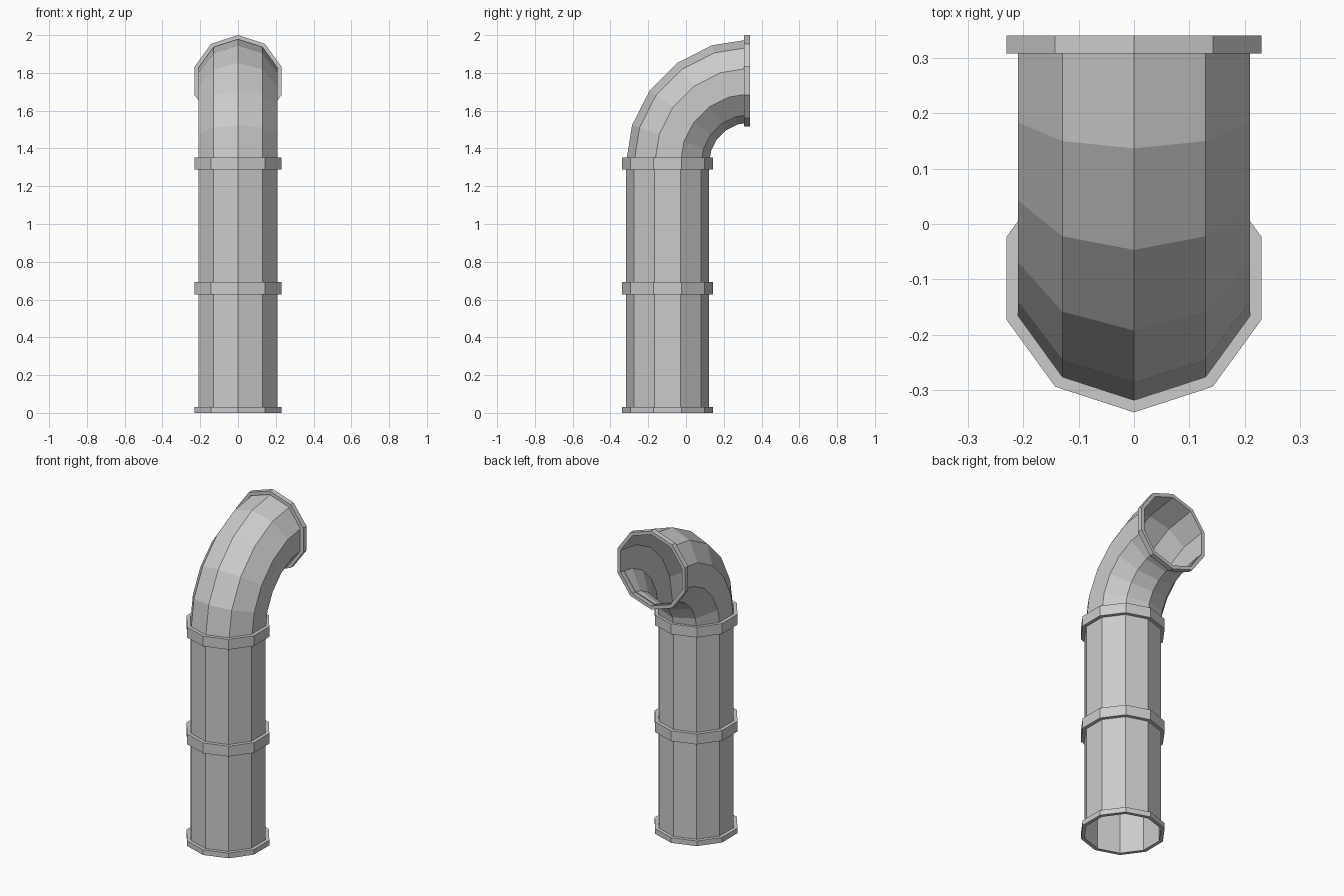
import bpy
import bmesh
from math import sin, cos, pi
from mathutils import Vector

if "Cube" in bpy.data.objects:
    bpy.data.objects.remove(bpy.data.objects["Cube"], do_unlink=True)

SIDES = 10
PIPE_R, COLLAR_R = 0.22, 0.242
COLLAR_H = 0.032          # half height of a collar
AXIS_Y = -0.098           # axis of the upright pipe
MOUTH_Y = 0.34            # plane of the outlet
BEND_Z = 1.32             # where the elbow starts
BEND_R = MOUTH_Y - AXIS_Y
BEND_STEPS = 5

metal = bpy.data.materials.new("grey_metal")
metal.use_nodes = True
grey = (0.6, 0.6, 0.6, 1.0)
metal.diffuse_color = grey
metal.node_tree.nodes["Principled BSDF"].inputs["Base Color"].default_value = grey


def loft(name, rings):
    """Skin a list of (centre, tilt, radius) rings with flat quads."""
    bm = bmesh.new()
    loops = []
    for centre, tilt, radius in rings:
        out = Vector((0, -cos(tilt), sin(tilt)))
        side = Vector((1, 0, 0))
        angles = [2 * pi * i / SIDES for i in range(SIDES)]
        loops.append([bm.verts.new(centre + radius * (side * sin(t) + out * cos(t)))
                      for t in angles])
    for low, high in zip(loops, loops[1:]):
        for i in range(SIDES):
            j = (i + 1) % SIDES
            bm.faces.new((low[i], low[j], high[j], high[i]))
    mesh = bpy.data.meshes.new(name)
    bm.to_mesh(mesh)
    bm.free()
    mesh.materials.append(metal)
    obj = bpy.data.objects.new(name, mesh)
    bpy.context.collection.objects.link(obj)
    return obj


def collar(name, start, end, tilt):
    """Band standing proud of the pipe, open on its hidden inner side."""
    loft(name, [(start, tilt, PIPE_R), (start, tilt, COLLAR_R),
                (end, tilt, COLLAR_R), (end, tilt, PIPE_R)])


def upright(z):
    return Vector((0, AXIS_Y, z))


# Hollow upright pipe in two lengths
loft("lower_pipe", [(upright(z), 0, PIPE_R) for z in (0, BEND_Z / 2)])
loft("upper_pipe", [(upright(z), 0, PIPE_R) for z in (BEND_Z / 2, BEND_Z)])

# Quarter-turn elbow towards the back
bend = []
for step in range(BEND_STEPS + 1):
    a = pi / 2 * step / BEND_STEPS
    centre = Vector((0, MOUTH_Y - BEND_R * cos(a), BEND_Z + BEND_R * sin(a)))
    bend.append((centre, a, PIPE_R))
loft("elbow", bend)

# Collars over the joints and flanges at both openings
collar("base_flange", upright(0), upright(COLLAR_H), 0)
for name, z in (("middle_collar", BEND_Z / 2), ("upper_collar", BEND_Z)):
    collar(name, upright(z - COLLAR_H), upright(z + COLLAR_H), 0)
mouth = bend[-1][0]
collar("outlet_flange", mouth - Vector((0, COLLAR_H, 0)), mouth, pi / 2)
